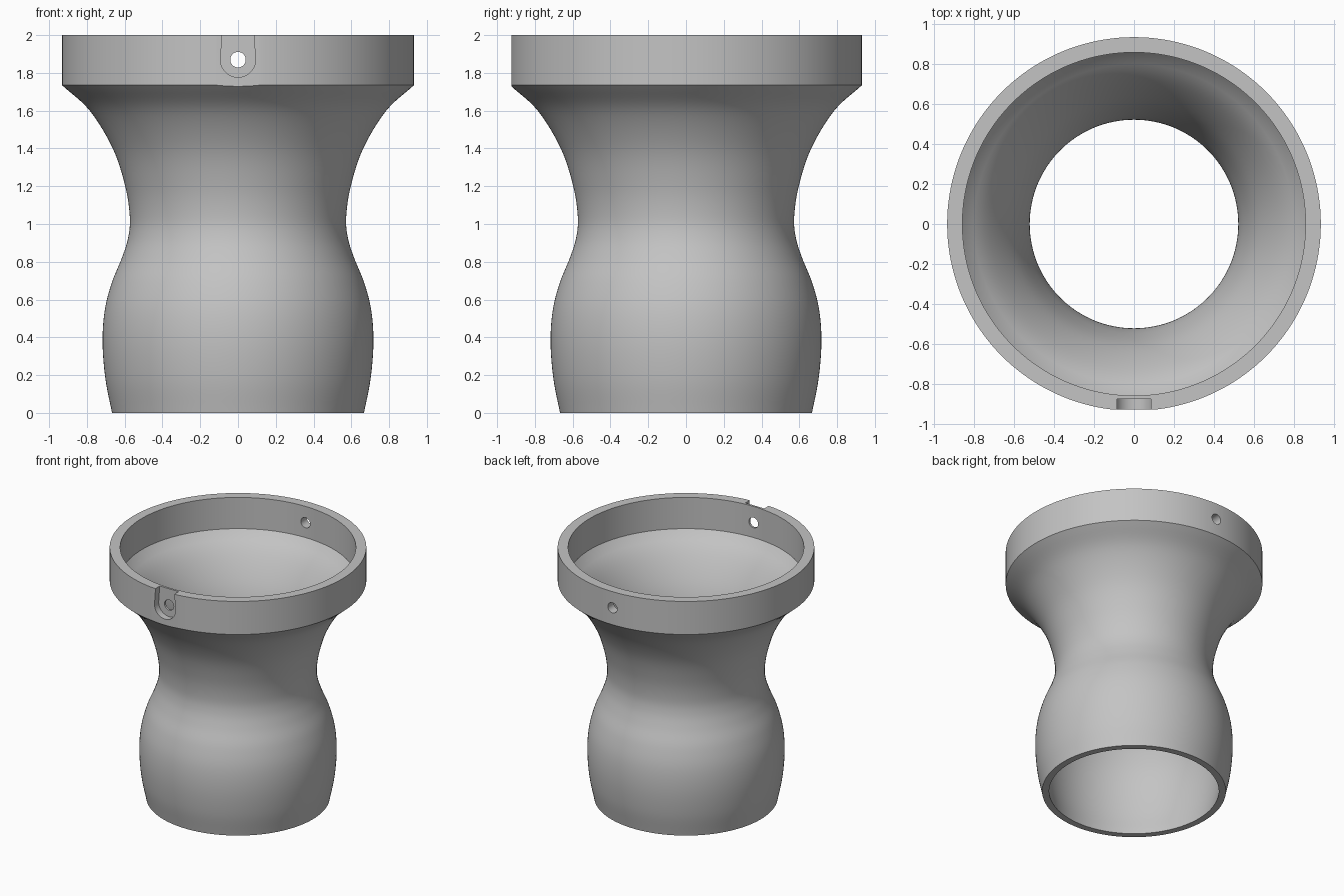
import bpy
import bmesh
import math
from mathutils import Vector, Matrix

cube = bpy.data.objects.get("Cube")
if cube:
    bpy.data.objects.remove(cube)

SEGMENTS = 160
WALL = 0.052
RIM_RADIUS = 0.932
RIM_INNER = 0.856
HOLE_Z = 1.87

grey = bpy.data.materials.new("light grey")
grey.use_nodes = True
grey.diffuse_color = (0.55, 0.55, 0.55, 1)
grey.node_tree.nodes["Principled BSDF"].inputs["Base Color"].default_value = grey.diffuse_color


def add_object(name, bm):
    bmesh.ops.recalc_face_normals(bm, faces=bm.faces)
    mesh = bpy.data.meshes.new(name)
    bm.to_mesh(mesh)
    bm.free()
    obj = bpy.data.objects.new(name, mesh)
    mesh.materials.append(grey)
    bpy.context.collection.objects.link(obj)
    return obj


def smooth_path(points, steps=6):
    """Catmull-Rom curve through the points."""
    p = [2 * points[0] - points[1], *points, 2 * points[-1] - points[-2]]
    path = []
    for a, b, c, d in zip(p, p[1:], p[2:], p[3:]):
        for i in range(steps):
            t = i / steps
            path.append(0.5 * (2 * b + (c - a) * t + (2 * a - 5 * b + 4 * c - d) * t**2
                               + (3 * b - a - 3 * c + d) * t**3))
    return path + [points[-1]]


def prism(name, outline, y0, y1):
    """Extrude an x-z outline along y."""
    bm = bmesh.new()
    face = bm.faces.new([bm.verts.new((x, y0, z)) for x, z in outline])
    new = bmesh.ops.extrude_face_region(bm, geom=[face])["geom"]
    verts = [g for g in new if isinstance(g, bmesh.types.BMVert)]
    bmesh.ops.translate(bm, verts=verts, vec=(0, y1 - y0, 0))
    return add_object(name, bm)


def arc(radius, start, end, count):
    angles = [math.radians(start + (end - start) * i / count) for i in range(count + 1)]
    return [(radius * math.cos(a), HOLE_Z + radius * math.sin(a)) for a in angles]


# Waisted wall as radius and height, then its inward offset
outer = smooth_path([Vector(p) for p in (
    (0.667, 0), (0.702, 0.18), (0.717, 0.37), (0.706, 0.54), (0.668, 0.69),
    (0.615, 0.82), (0.581, 0.93), (0.573, 1.04), (0.597, 1.2), (0.663, 1.4),
    (0.785, 1.6), (RIM_RADIUS, 1.735))])
inner = []
for i, point in enumerate(outer):
    tangent = (outer[min(i + 1, len(outer) - 1)] - outer[max(i - 1, 0)]).normalized()
    offset = point + WALL * Vector((-tangent.y, tangent.x))
    if offset.x < RIM_INNER - 0.01:
        inner.append(offset)
inner[0].y = 0
rim = [Vector(p) for p in ((RIM_RADIUS, 2), (RIM_INNER, 2), (RIM_INNER, 1.75))]
profile = outer + rim + inner[::-1]

# Revolve the closed section into the body with its collar
bm = bmesh.new()
verts = [bm.verts.new((p.x, 0, p.y)) for p in profile]
edges = [bm.edges.new((a, b)) for a, b in zip(verts, verts[1:] + verts[:1])]
bmesh.ops.spin(bm, geom=verts + edges, axis=(0, 0, 1), cent=(0, 0, 0),
               angle=math.tau, steps=SEGMENTS)
bmesh.ops.remove_doubles(bm, verts=bm.verts, dist=0.0001)
body = add_object("collared_sleeve", bm)

# Cutters: small front flat, open-topped pocket, hole through both collar walls
cutters = [
    prism("front_flat_cutter", [(-0.3, 1.5), (0.3, 1.5), (0.3, 2.1), (-0.3, 2.1)], -1.2, -0.925),
    prism("pocket_cutter", arc(0.093, 180, 360, 32) + [(0.08, 2.05), (-0.08, 2.05)], -1.2, -0.872),
    prism("pin_hole_cutter", arc(0.041, 0, 350, 35), -1.3, 1.3),
]
bpy.context.view_layer.objects.active = body
body.select_set(True)
for cutter in cutters:
    mod = body.modifiers.new(cutter.name, "BOOLEAN")
    mod.operation = "DIFFERENCE"
    mod.solver = "EXACT"
    mod.object = cutter
    bpy.ops.object.modifier_apply(modifier=mod.name)
    bpy.data.objects.remove(cutter)

bpy.ops.object.shade_smooth_by_angle(angle=math.radians(25))
